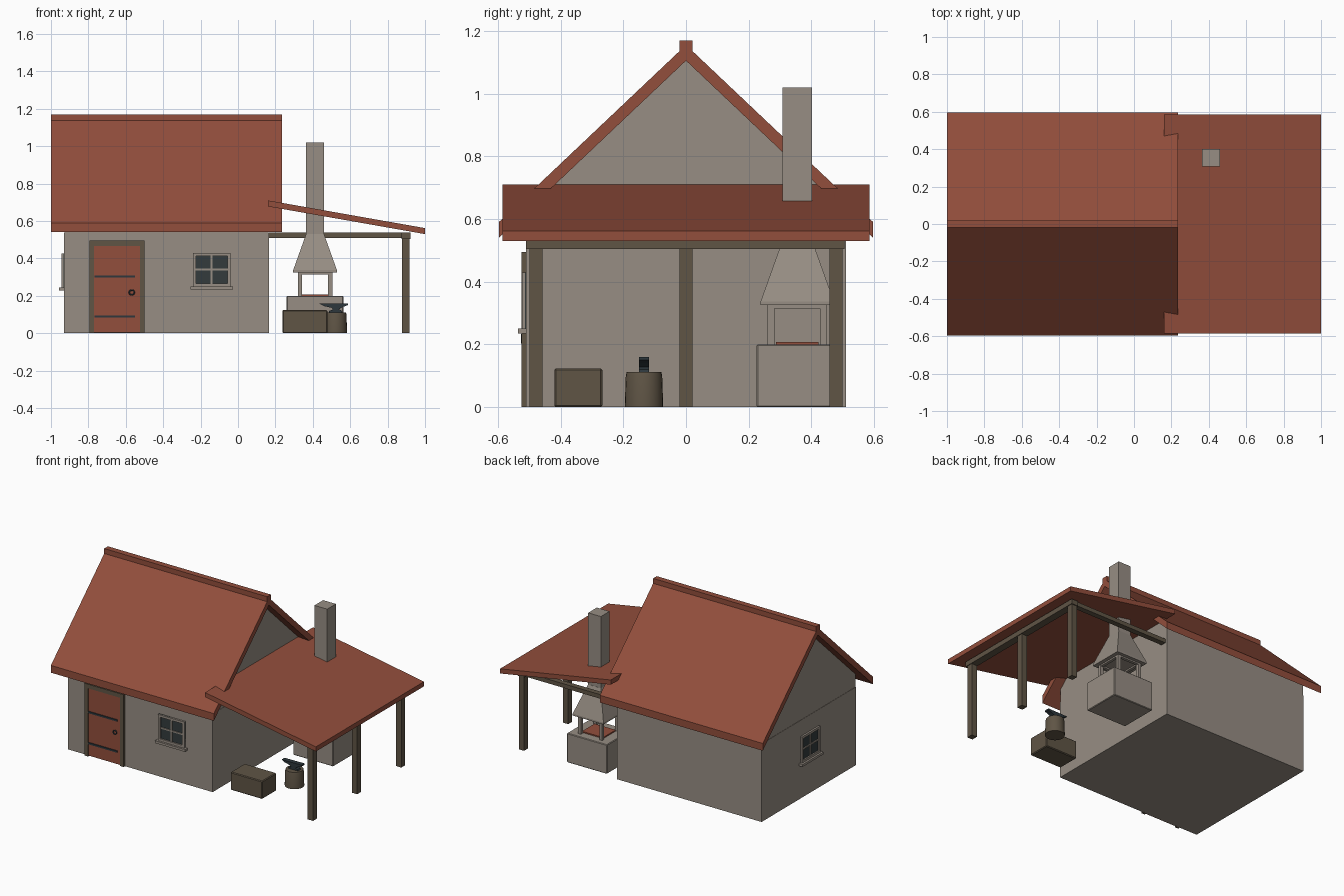
import bpy, bmesh, math
from mathutils import Matrix

cube = bpy.data.objects.get("Cube")
if cube:
    bpy.data.objects.remove(cube, do_unlink=True)


def material(name, rgb):
    m = bpy.data.materials.new(name)
    m.use_nodes = True
    m.diffuse_color = (*rgb, 1)
    m.node_tree.nodes["Principled BSDF"].inputs["Base Color"].default_value = (*rgb, 1)
    return m


PLASTER = material("plaster", (0.31, 0.27, 0.23))
TILE = material("red tile", (0.29, 0.077, 0.045))
WOOD = material("dark wood", (0.115, 0.09, 0.06))
IRON = material("dark iron", (0.026, 0.038, 0.045))
GLASS = material("window glass", (0.033, 0.044, 0.046))


def finish(name, bm, mat, bevel=0, smooth=False):
    bmesh.ops.recalc_face_normals(bm, faces=bm.faces)
    mesh = bpy.data.meshes.new(name)
    bm.to_mesh(mesh)
    bm.free()
    mesh.materials.append(mat)
    ob = bpy.data.objects.new(name, mesh)
    bpy.context.scene.collection.objects.link(ob)
    if bevel:
        mod = ob.modifiers.new("bevel", "BEVEL")
        mod.width, mod.segments = bevel, 1
    if smooth:
        bpy.ops.object.select_all(action="DESELECT")
        ob.select_set(True)
        bpy.context.view_layer.objects.active = ob
        bpy.ops.object.shade_smooth_by_angle()
    return ob


def box(name, xs, ys, zs, mat, bevel=0):
    bm = bmesh.new()
    bmesh.ops.create_cube(bm, size=1)
    for v in bm.verts:
        for i, (lo, hi) in enumerate((xs, ys, zs)):
            v.co[i] = hi if v.co[i] > 0 else lo
    return finish(name, bm, mat, bevel)


def prism(name, profile, lo, hi, axis, mat):
    """Extrude a profile of (x or y, z) points along the other horizontal axis."""
    bm = bmesh.new()
    place = (lambda p: (lo, *p)) if axis == "x" else (lambda p: (p[0], lo, p[1]))
    face = bm.faces.new([bm.verts.new(place(p)) for p in profile])
    new = bmesh.ops.extrude_face_region(bm, geom=[face])["geom"]
    shift = (hi - lo, 0, 0) if axis == "x" else (0, hi - lo, 0)
    bmesh.ops.translate(bm, vec=shift, verts=[v for v in new if isinstance(v, bmesh.types.BMVert)])
    return finish(name, bm, mat)


def lathe(name, rings, centre, mat, sides=24):
    """Stack of (radius, z) rings around a vertical axis."""
    bm = bmesh.new()
    loops = [[bm.verts.new((centre[0] + r * math.cos(math.tau * i / sides),
                            centre[1] + r * math.sin(math.tau * i / sides), z))
              for i in range(sides)] for r, z in rings]
    for a, b in zip(loops, loops[1:]):
        for i in range(sides):
            j = (i + 1) % sides
            bm.faces.new((a[i], a[j], b[j], b[i]))
    bm.faces.new(loops[0])
    bm.faces.new(loops[-1])
    return finish(name, bm, mat, smooth=True)


# House body and gable
box("house_walls", (-0.93, 0.165), (-0.51, 0.51), (0, 0.535), PLASTER)
prism("gable", [(-0.51, 0.535), (0.51, 0.535), (0.51, 0.63), (0, 1.115), (-0.51, 0.63)],
      -0.928, 0.163, "x", PLASTER)

# Main roof: two slabs and a ridge cap
for side, s in (("front", -1), ("back", 1)):
    prism(side + "_roof", [(0, 1.155), (s * 0.597, 0.59), (s * 0.597, 0.54), (0, 1.105)],
          -1, 0.235, "x", TILE)
box("ridge_cap", (-1, 0.235), (-0.02, 0.02), (1.12, 1.17), TILE)

# Lean-to roof with posts and beams
prism("lean_to_roof", [(0.16, 0.71), (1, 0.562), (1, 0.53), (0.16, 0.678)], -0.585, 0.585, "y", TILE)
for name, y in (("front", -0.478), ("middle", 0), ("back", 0.478)):
    box(name + "_post", (0.878, 0.918), (y - 0.021, y + 0.021), (0, 0.51), WOOD)
box("outer_beam", (0.873, 0.923), (-0.51, 0.505), (0.505, 0.538), WOOD)
box("back_beam", (0.165, 0.9), (0.46, 0.497), (0.51, 0.538), WOOD)

# Door with frame, strap hinges and ring handle
box("door", (-0.77, -0.525), (-0.519, -0.5), (0.004, 0.467), TILE)
for side, x in (("left", -0.525), ("right", -0.795)):
    box(side + "_door_jamb", (x, x + 0.026), (-0.525, -0.5), (0, 0.467), WOOD)
box("door_lintel", (-0.795, -0.499), (-0.525, -0.5), (0.467, 0.495), WOOD)
for name, z in (("lower", 0.09), ("upper", 0.303)):
    box(name + "_hinge", (-0.768, -0.55), (-0.525, -0.515), (z - 0.006, z + 0.006), IRON)
bpy.ops.mesh.primitive_torus_add(major_radius=0.013, minor_radius=0.004, major_segments=20,
                                 minor_segments=8, location=(-0.568, -0.522, 0.218),
                                 rotation=(math.pi / 2, 0, 0))
handle = bpy.context.object
handle.name = "door_ring"
handle.data.materials.append(IRON)
bpy.ops.object.shade_smooth_by_angle()


# Windows, built facing the front and then turned into place
def window(name, centre, angle):
    place = Matrix.Translation(centre) @ Matrix.Rotation(angle, 4, "Z")
    w, h, t = 0.1, 0.09, 0.016
    parts = [box(name + "_glass", (-w, w), (-0.004, 0.01), (-h, h), GLASS)]
    for s, side in ((-1, "first"), (1, "second")):
        xs = sorted((s * w, s * (w - t)))
        zs = sorted((s * h, s * (h - t)))
        parts.append(box(f"{name}_{side}_stile", xs, (-0.013, 0.01), (-h, h), PLASTER))
        parts.append(box(f"{name}_{side}_rail", (t - w, w - t), (-0.013, 0.01), zs, PLASTER))
    parts.append(box(name + "_mullion", (-0.005, 0.005), (-0.01, 0.01), (t - h, h - t), PLASTER))
    parts.append(box(name + "_crossbar", (t - w, w - t), (-0.01, 0.01), (-0.005, 0.005), PLASTER))
    parts.append(box(name + "_sill", (-0.114, 0.114), (-0.026, 0.01), (-h - 0.016, -h), PLASTER))
    for part in parts:
        part.matrix_world = place


window("front_window", (-0.141, -0.51, 0.34), 0)
window("side_window", (-0.93, -0.01, 0.335), -math.pi / 2)

# Forge: hearth block, coal bed, corner pillars, hood and chimney
FX, FY = 0.412, 0.355
box("hearth_block", (FX - 0.152, FX + 0.152), (FY - 0.13, FY + 0.13), (0, 0.2), PLASTER, 0.004)
box("coal_bed", (FX - 0.08, FX + 0.08), (FY - 0.068, FY + 0.068), (0.195, 0.208), TILE)
for sx in (-1, 1):
    for sy in (-1, 1):
        x, y = FX + sx * 0.081, FY + sy * 0.084
        box("hearth_pillar", (x - 0.011, x + 0.011), (y - 0.011, y + 0.011), (0.2, 0.325), PLASTER)
for s in (-1, 1):
    x, y = FX + s * 0.081, FY + s * 0.084
    box("hood_side_bearer", (x - 0.01, x + 0.01), (FY - 0.073, FY + 0.073), (0.315, 0.325), PLASTER)
    box("hood_cross_bearer", (FX - 0.07, FX + 0.07), (y - 0.01, y + 0.01), (0.315, 0.325), PLASTER)
bm = bmesh.new()
levels = [[bm.verts.new((FX + sx * r, FY + sy * r, z))
           for sx, sy in ((-1, -1), (1, -1), (1, 1), (-1, 1))]
          for r, z in ((0.117, 0.325), (0.117, 0.337), (0.048, 0.53))]
for a, b in zip(levels, levels[1:]):
    for i in range(4):
        bm.faces.new((a[i], a[i - 1], b[i - 1], b[i]))
bm.faces.new(levels[0])
bm.faces.new(levels[-1])
finish("forge_hood", bm, PLASTER)
box("chimney", (FX - 0.048, FX + 0.048), (FY - 0.047, FY + 0.047), (0.53, 1.02), PLASTER)

# Wooden trough, stump and anvil
box("trough", (0.237, 0.478), (-0.42, -0.267), (0, 0.123), WOOD, 0.005)
lathe("stump", [(0.061, 0), (0.061, 0.01), (0.058, 0.1), (0.055, 0.112)], (0.522, -0.134), WOOD)
prism("anvil", [(0.485, 0.11), (0.56, 0.11), (0.555, 0.12), (0.54, 0.128), (0.56, 0.14),
                (0.587, 0.15), (0.587, 0.16), (0.435, 0.158), (0.46, 0.145), (0.5, 0.136),
                (0.508, 0.126), (0.488, 0.12)], -0.15, -0.118, "y", IRON)
